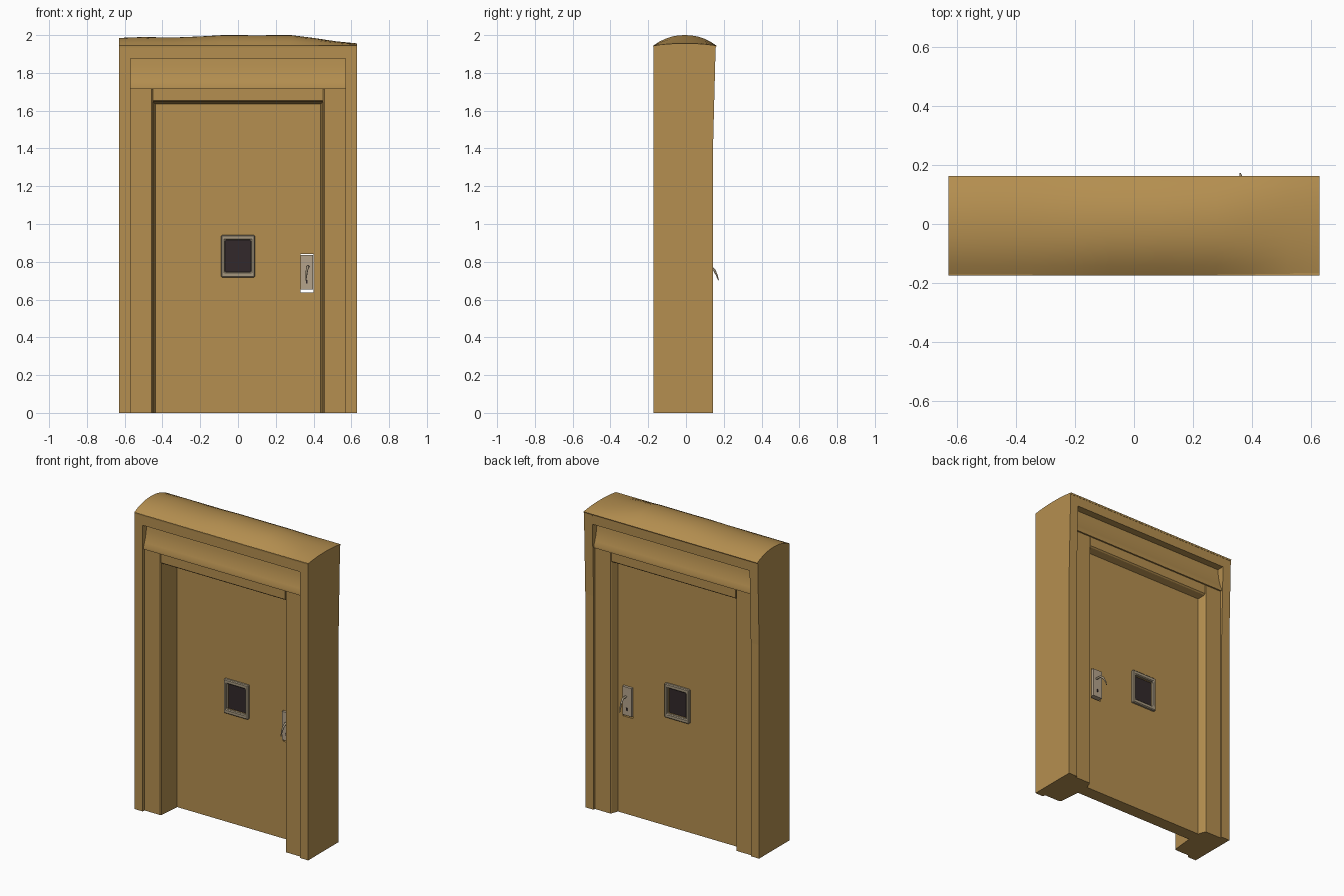
import bpy, bmesh, math
from mathutils import Vector

if "Cube" in bpy.data.objects:
    bpy.data.objects.remove(bpy.data.objects["Cube"])


def material(name, rgb):
    m = bpy.data.materials.new(name)
    m.diffuse_color = (*rgb, 1)
    m.use_nodes = True
    m.node_tree.nodes["Principled BSDF"].inputs["Base Color"].default_value = m.diffuse_color
    return m


WOOD = material("ochre wood", (0.46, 0.275, 0.08))
PLATE = material("beige metal", (0.46, 0.37, 0.26))
TRIM = material("grey brown trim", (0.38, 0.31, 0.21))
GLASS = material("dark pane", (0.032, 0.022, 0.024))


def finish(bm, name, mat, smooth=None):
    bmesh.ops.recalc_face_normals(bm, faces=bm.faces)
    me = bpy.data.meshes.new(name)
    bm.to_mesh(me)
    bm.free()
    me.materials.append(mat)
    ob = bpy.data.objects.new(name, me)
    bpy.context.collection.objects.link(ob)
    if smooth:
        bpy.ops.object.select_all(action='DESELECT')
        ob.select_set(True)
        bpy.context.view_layer.objects.active = ob
        bpy.ops.object.shade_smooth_by_angle(angle=math.radians(smooth))
    return ob


def prism(name, pts, axis, a, b, mat=WOOD, smooth=None):
    """Extrude a profile: axis 'x' takes (y, z) points, axis 'z' takes (x, y)."""
    bm = bmesh.new()
    place = (lambda p: (a, p[0], p[1])) if axis == 'x' else (lambda p: (p[0], p[1], a))
    face = bm.faces.new([bm.verts.new(place(p)) for p in pts])
    new = bmesh.ops.extrude_face_region(bm, geom=[face])['geom']
    d = Vector((b - a, 0, 0)) if axis == 'x' else Vector((0, 0, b - a))
    bmesh.ops.translate(bm, vec=d, verts=[v for v in new if isinstance(v, bmesh.types.BMVert)])
    return finish(bm, name, mat, smooth)


def holed_slab(name, xs, zs, holes, y0, y1, mat):
    """Upright slab on a grid of cut lines, leaving the listed cells open."""
    bm = bmesh.new()
    g = [[bm.verts.new((x, y0, z)) for z in zs] for x in xs]
    faces = [bm.faces.new((g[i][j], g[i + 1][j], g[i + 1][j + 1], g[i][j + 1]))
             for i in range(len(xs) - 1) for j in range(len(zs) - 1) if (i, j) not in holes]
    new = bmesh.ops.extrude_face_region(bm, geom=faces)['geom']
    bmesh.ops.translate(bm, vec=(0, y1 - y0, 0),
                        verts=[v for v in new if isinstance(v, bmesh.types.BMVert)])
    return finish(bm, name, mat)


def box(name, x0, x1, y0, y1, z0, z1, mat):
    return prism(name, [(y0, z0), (y1, z0), (y1, z1), (y0, z1)], 'x', x0, x1, mat)


# Outer posts, flaring a little to the rear near the top, and jambs with splayed reveals
for s, side in ((-1, "left"), (1, "right")):
    prism("outer_post_" + side, [(-.173, 0), (.143, 0), (.143, 1.4), (.157, 1.945), (-.173, 1.945)],
          'x', s * .57, s * .63)
    jamb = [(.57, -.155), (.457, -.155), (.45, -.147), (.437, -.005), (.437, .08),
            (.452, .122), (.457, .13), (.57, .13)]
    prism("jamb_" + side, [(s * x, y) for x, y in jamb], 'z', 0, 1.72)

# Top rail and splayed door head
prism("top_rail", [(-.173, 1.875), (.155, 1.875), (.157, 1.945), (-.173, 1.945)], 'x', -.57, .57)
prism("door_head", [(-.155, 1.72), (-.155, 1.655), (-.147, 1.648), (-.005, 1.635), (.08, 1.635),
                    (.122, 1.648), (.13, 1.655), (.13, 1.72)], 'x', -.45, .45)

# Lintel panel, hollow-curved on both faces
cove = [(.0, 1.715), (.0, 1.73), (.010, 1.755), (.021, 1.79), (.029, 1.83), (.033, 1.88)]
prism("lintel_panel", [(-.164 + d, z) for d, z in cove] + [(.140 - d, z) for d, z in reversed(cove)],
      'x', -.57, .57, smooth=40)

# Worn, domed top
crest = [(-.63, 1.985), (-.5, 1.99), (-.35, 1.987), (-.2, 1.993), (-.08, 2.0), (.1, 1.999),
         (.28, 2.0), (.4, 1.985), (.52, 1.967), (.63, 1.956)]
bm = bmesh.new()
N = 10
rows = []
for x, top in crest:
    eave = 1.94
    row = [bm.verts.new((x, -.174 + .336 * k / N,
                         eave + .004 + (top - eave - .004) * (1 - abs(2 * k / N - 1) ** 2.2)))
           for k in range(N + 1)]
    row += [bm.verts.new((x, .158, 1.935)), bm.verts.new((x, -.173, 1.935))]
    rows.append(row)
for a, b in zip(rows, rows[1:]):
    for k in range(len(a)):
        n = (k + 1) % len(a)
        bm.faces.new((a[k], a[n], b[n], b[k]))
bm.faces.new(rows[0])
bm.faces.new(rows[-1])
finish(bm, "domed_top", WOOD, 40)

# Door leaf with openings for the window and for the lock
F, B = -.005, .08
holed_slab("door_leaf", [-.44, -.068, .068, .33, .40, .44], [0, .637, .745, .84, .915, 1.64],
           {(1, 2), (1, 3), (3, 1), (3, 2)}, F, B, WOOD)

# Window pane and raised surrounds on both faces
box("window_pane", -.068, .068, F + .004, B - .004, .745, .915, GLASS)
for y0, y1, side in ((F - .02, F + .002, "front"), (B - .002, B + .02, "back")):
    ring = holed_slab("window_trim_" + side, [-.089, -.068, .068, .089], [.718, .745, .915, .942],
                      {(1, 1)}, y0, y1, TRIM)
    bev = ring.modifiers.new("soft_edge", 'BEVEL')
    bev.width = .005
    bev.segments = 1

# Lock plate through the door, with a hooked lever and keyhole boss on each face
box("lock_plate", .33, .397, F - .012, B + .012, .652, .837, PLATE)
for s, y, reach, side in ((-1, F, .065, "front"), (1, B, .092, "back")):
    cu = bpy.data.curves.new("lever_" + side, 'CURVE')
    cu.dimensions = '3D'
    cu.bevel_depth = .007
    cu.bevel_resolution = 2
    cu.use_fill_caps = True
    path = [(.372, 0, .775, 1), (.37, .5, .775, 1), (.365, .75, .757, .9),
            (.362, .9, .73, .7), (.36, 1, .702, .3)]
    sp = cu.splines.new('POLY')
    sp.points.add(len(path) - 1)
    for p, (x, t, z, r) in zip(sp.points, path):
        p.co = (x, y + s * reach * t, z, 1)
        p.radius = r
    cu.materials.append(TRIM)
    bpy.context.collection.objects.link(bpy.data.objects.new("lever_" + side, cu))
    box("keyhole_" + side, .359, .368, y + s * .010, y + s * .016, .685, .703, GLASS)
